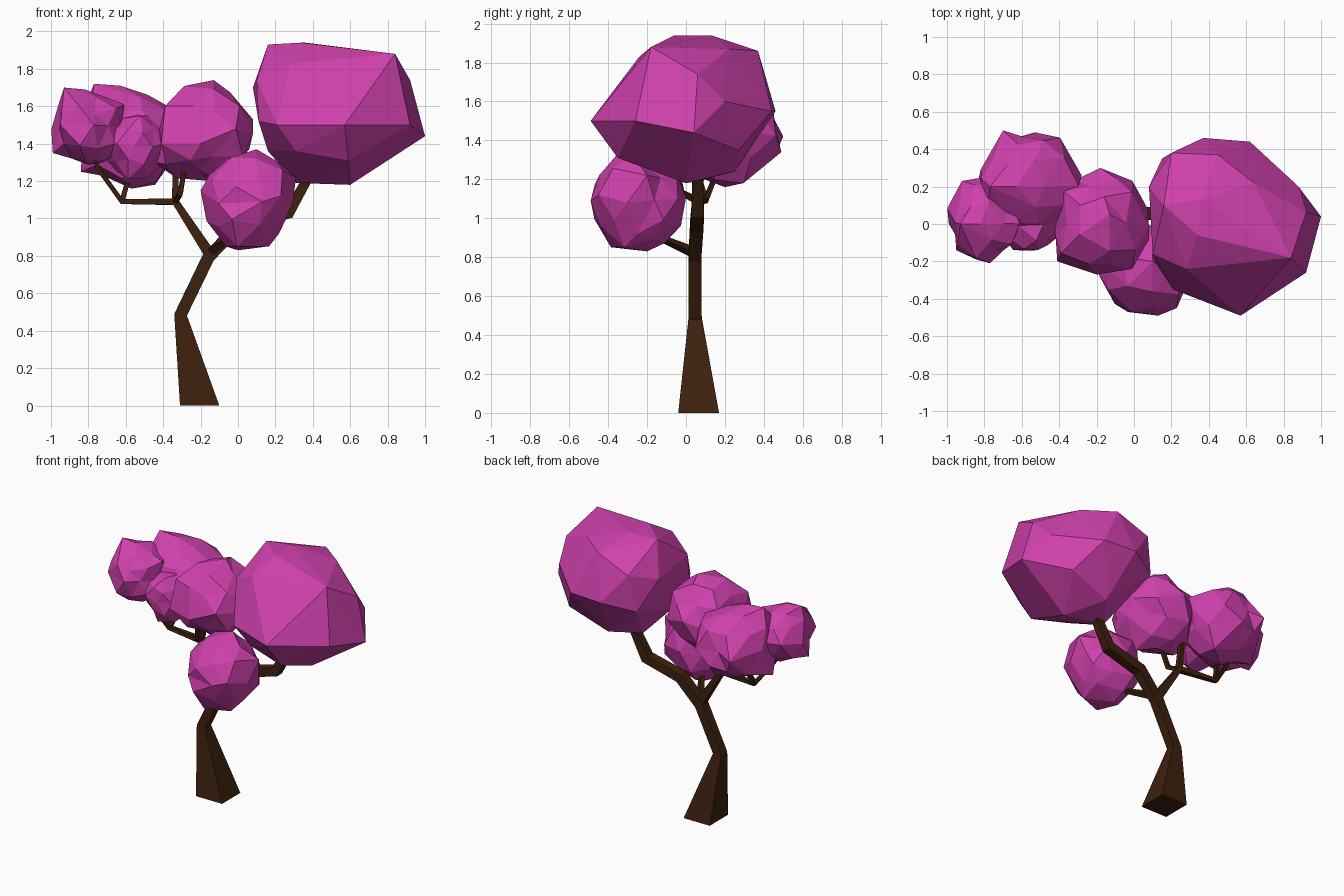
import bpy, bmesh, random
from mathutils import Vector


def material(name, rgb):
    m = bpy.data.materials.new(name)
    m.diffuse_color = (*rgb, 1)
    return m


PINK = material("magenta leaves", (0.63, 0.053, 0.42))
BROWN = material("dark bark", (0.046, 0.015, 0.004))


def finish(name, bm, mat):
    bmesh.ops.recalc_face_normals(bm, faces=bm.faces)
    me = bpy.data.meshes.new(name)
    bm.to_mesh(me)
    bm.free()
    me.materials.append(mat)
    ob = bpy.data.objects.new(name, me)
    bpy.context.collection.objects.link(ob)
    return ob


def branch(name, path):
    """Square tube through (x, y, z, half width) points."""
    bm = bmesh.new()
    pts = [Vector(p[:3]) for p in path]
    rings = []
    for i, p in enumerate(pts):
        t = Vector()
        if i > 0:
            t += (p - pts[i - 1]).normalized()
        if i < len(pts) - 1:
            t += (pts[i + 1] - p).normalized()
        if p.z == 0:
            t = Vector((0, 0, 1))
        t.normalize()
        u = Vector((0, 1, 0)).cross(t).normalized()
        v = t.cross(u)
        r = path[i][3]
        rings.append([bm.verts.new(p + u * a * r + v * b * r)
                      for a, b in ((1, 1), (-1, 1), (-1, -1), (1, -1))])
    for a, b in zip(rings, rings[1:]):
        for k in range(4):
            j = (k + 1) % 4
            bm.faces.new((a[k], a[j], b[j], b[k]))
    bm.faces.new(rings[0])
    bm.faces.new(rings[-1])
    finish(name, bm, BROWN)


def leaf_clump(name, lo, hi, seed, knobs=(), jitter=0.08):
    """Faceted ball inside a box, with the nearest corners pulled to the knobs."""
    rnd = random.Random(seed)
    lo, hi = Vector(lo), Vector(hi)
    mid, half = (lo + hi) / 2, (hi - lo) / 2
    bm = bmesh.new()
    bmesh.ops.create_icosphere(bm, subdivisions=2, radius=1)
    free = list(bm.verts)
    for k in knobs:
        d = Vector([(k[i] - mid[i]) / half[i] for i in range(3)])
        v = max(free, key=lambda w: w.co.normalized().dot(d))
        v.co = d
        free.remove(v)
    for v in free:
        v.co *= 0.97 + rnd.uniform(-jitter, jitter)
        v.co += Vector([rnd.uniform(-jitter, jitter) for _ in range(3)])
    for v in bm.verts:
        v.co = [mid[i] + half[i] * max(-1, min(1, v.co[i])) for i in range(3)]
    finish(name, bm, PINK)


# Trunk and branches
branch("trunk", [(-0.205, 0.065, 0, 0.105), (-0.307, 0.047, 0.485, 0.034),
                 (-0.145, 0.045, 0.82, 0.033)])
branch("right_branch", [(-0.16, 0.045, 0.79, 0.032), (0.0, 0.055, 0.96, 0.034),
                        (0.27, 0.06, 1.03, 0.033), (0.41, 0.06, 1.28, 0.024)])
branch("front_branch", [(-0.15, 0.05, 0.82, 0.021), (0.0, -0.18, 0.92, 0.012),
                        (0.04, -0.22, 1.0, 0.011)])
branch("left_branch", [(-0.145, 0.045, 0.8, 0.03), (-0.335, 0.06, 1.09, 0.02),
                       (-0.62, 0.1, 1.09, 0.014), (-0.75, 0.05, 1.27, 0.012),
                       (-0.78, 0.03, 1.38, 0.01)])
branch("left_twig", [(-0.62, 0.1, 1.09, 0.014), (-0.58, 0.16, 1.24, 0.012)])
branch("middle_twig", [(-0.335, 0.06, 1.08, 0.018), (-0.335, 0.09, 1.3, 0.014)])
branch("middle_front_twig", [(-0.335, 0.06, 1.09, 0.015),
                             (-0.31, -0.02, 1.13, 0.014), (-0.28, -0.06, 1.3, 0.012)])

# Smaller leaf clumps
leaf_clump("front_leaves", (-0.2, -0.49, 0.83), (0.31, 0.0, 1.37), 3,
           [(0.0, -0.2, 0.83), (0.1, -0.2, 1.37), (-0.2, -0.25, 1.15),
            (0.31, -0.2, 1.22), (0.22, -0.25, 0.92), (0.13, -0.49, 1.09),
            (-0.01, -0.47, 1.17)])
leaf_clump("middle_leaves", (-0.45, -0.27, 1.18), (0.08, 0.3, 1.74), 5,
           [(-0.13, 0.05, 1.74), (0.08, -0.02, 1.53), (-0.45, 0.0, 1.3),
            (-0.36, 0.0, 1.62), (0.06, 0.0, 1.37), (-0.2, -0.27, 1.4),
            (-0.41, -0.2, 1.4), (-0.18, 0.3, 1.5)])
leaf_clump("back_left_leaves", (-0.86, -0.06, 1.16), (-0.28, 0.5, 1.73), 8,
           [(-0.77, 0.2, 1.72), (-0.63, 0.2, 1.71), (-0.48, 0.2, 1.66),
            (-0.57, 0.2, 1.16), (-0.84, 0.2, 1.25), (-0.7, 0.5, 1.42),
            (-0.53, 0.49, 1.34), (-0.28, 0.26, 1.45)])
leaf_clump("far_left_leaves", (-1.0, -0.21, 1.28), (-0.6, 0.25, 1.7), 11,
           [(-0.93, 0.0, 1.7), (-0.82, 0.0, 1.69), (-0.99, 0.0, 1.35),
            (-0.61, 0.0, 1.61), (-0.77, -0.21, 1.5), (-0.95, -0.14, 1.5),
            (-0.92, 0.23, 1.5)])
leaf_clump("small_left_leaves", (-0.72, -0.17, 1.2), (-0.38, 0.22, 1.58), 14)

# Large right-hand clump: faceted boulder shape
corners = [
    (0.16, 0.1, 1.93), (0.34, -0.06, 1.94), (0.36, 0.13, 1.94), (0.84, -0.18, 1.88),
    (0.64, 0.22, 1.87), (0.45, 0.37, 1.86), (0.2, 0.38, 1.76), (0.08, 0.2, 1.7),
    (0.1, -0.16, 1.74), (0.11, -0.2, 1.52), (0.28, -0.24, 1.83), (0.72, -0.28, 1.74),
    (0.57, -0.49, 1.5), (0.21, -0.35, 1.5), (0.92, -0.26, 1.5), (0.92, 0.06, 1.74),
    (1.0, 0.04, 1.44), (0.88, 0.2, 1.6), (0.62, 0.44, 1.55), (0.37, 0.46, 1.55),
    (0.15, 0.35, 1.5), (0.6, 0.0, 1.18), (0.31, 0.05, 1.19), (0.16, -0.05, 1.36),
    (0.59, -0.35, 1.31), (0.75, 0.27, 1.35), (0.31, -0.3, 1.36), (0.45, 0.25, 1.24)]
bm = bmesh.new()
for c in corners:
    bm.verts.new(c)
bmesh.ops.convex_hull(bm, input=bm.verts)
bmesh.ops.delete(bm, geom=[v for v in bm.verts if not v.link_faces], context="VERTS")
finish("large_right_leaves", bm, PINK)
